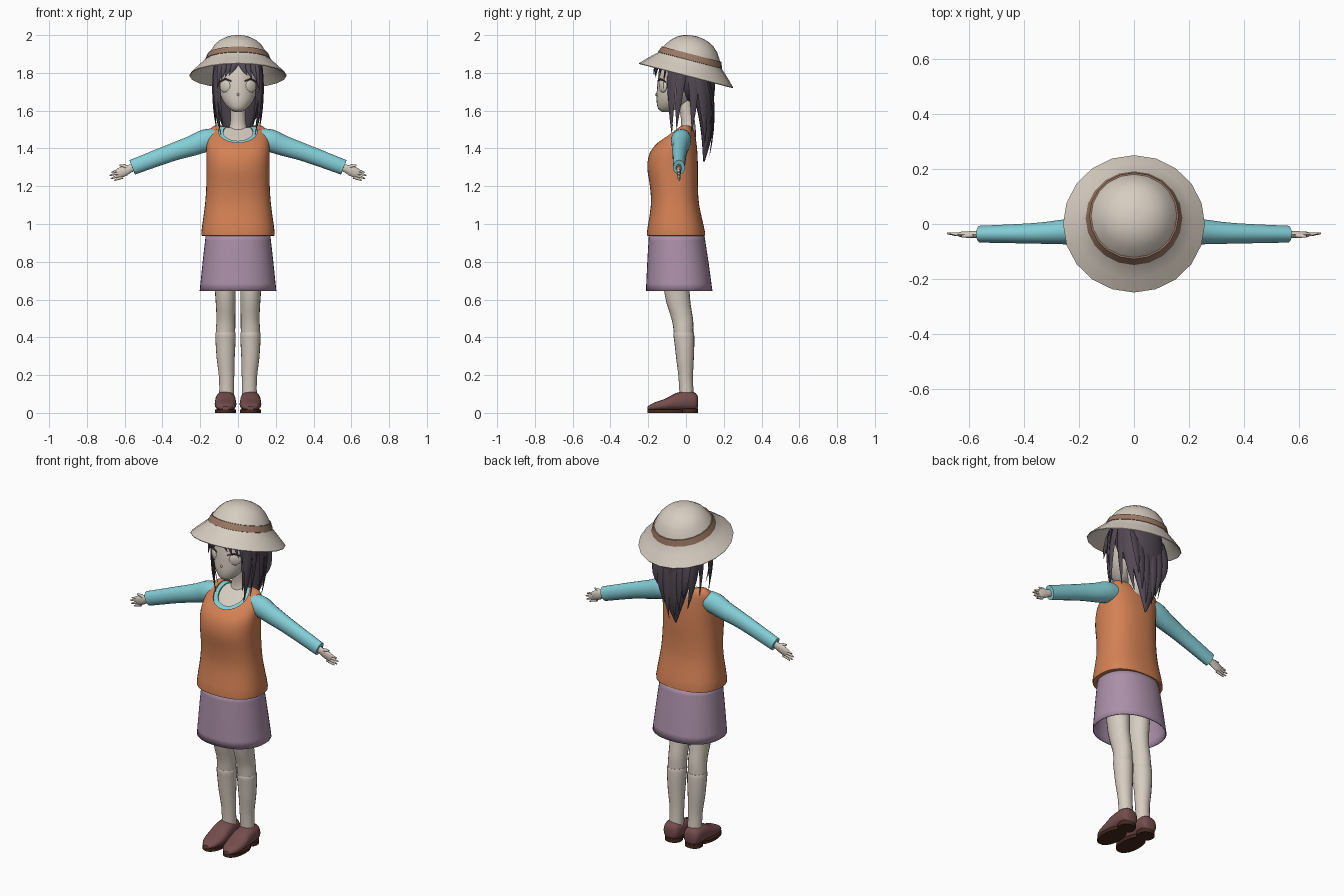
import bpy, bmesh, math
from mathutils import Vector, Matrix

if "Cube" in bpy.data.objects:
    bpy.data.objects.remove(bpy.data.objects["Cube"], do_unlink=True)


def material(name, r, g, b):
    m = bpy.data.materials.new(name)
    m.use_nodes = True
    m.diffuse_color = (r, g, b, 1)
    m.node_tree.nodes["Principled BSDF"].inputs["Base Color"].default_value = (r, g, b, 1)
    return m


CREAM = material("cream", 0.68, 0.61, 0.53)
BAND = material("band_brown", 0.32, 0.19, 0.13)
HAIR = material("dark_hair", 0.085, 0.065, 0.088)
ORANGE = material("orange_knit", 0.66, 0.22, 0.09)
CYAN = material("light_blue", 0.23, 0.62, 0.68)
PURPLE = material("dusty_purple", 0.41, 0.28, 0.4)
LEATHER = material("shoe_leather", 0.18, 0.075, 0.075)
SOLE = material("dark_sole", 0.06, 0.022, 0.012)
parts = []


def finish(bm, name, mat):
    bmesh.ops.recalc_face_normals(bm, faces=bm.faces)
    me = bpy.data.meshes.new(name)
    bm.to_mesh(me)
    bm.free()
    me.materials.append(mat)
    ob = bpy.data.objects.new(name, me)
    bpy.context.collection.objects.link(ob)
    parts.append(ob)
    return ob


def smooth_rows(rows, k=3):
    """Catmull-Rom interpolation between profile rows."""
    out = []
    for i in range(len(rows) - 1):
        a, b, c, d = (rows[max(i - 1, 0)], rows[i], rows[i + 1], rows[min(i + 2, len(rows) - 1)])
        for j in range(k):
            t = j / k
            out.append([q + 0.5 * t * (r - p + t * (2 * p - 5 * q + 4 * r - s + t * (3 * (q - r) + s - p)))
                        for p, q, r, s in zip(a, b, c, d)])
    return out + [list(rows[-1])]


def loft(name, rings, mat, n=20, power=2, caps=True):
    """Skin a list of (centre, u radius vector, v radius vector) rings."""
    bm = bmesh.new()
    loops = []
    for c, u, v in rings:
        loop = []
        for i in range(n):
            a = 2 * math.pi * i / n
            p, q = (math.copysign(abs(f) ** (2 / power), f) for f in (math.cos(a), math.sin(a)))
            loop.append(bm.verts.new(c + u * p + v * q))
        loops.append(loop)
    for a, b in zip(loops, loops[1:]):
        for i in range(n):
            j = (i + 1) % n
            bm.faces.new((a[i], a[j], b[j], b[i]))
    if caps:
        bm.faces.new(loops[0])
        bm.faces.new(loops[-1])
    return finish(bm, name, mat)


def column(name, rows, mat, n=20, power=2, caps=True, k=3):
    """Upright loft from rows of (z, x, y, x radius, y radius)."""
    rings = [(Vector((x, y, z)), Vector((max(rx, .001), 0, 0)), Vector((0, max(ry, .001), 0)))
             for z, x, y, rx, ry in smooth_rows(rows, k)]
    return loft(name, rings, mat, n, power, caps)


def tube(name, rows, mat, normal, n=12):
    """Loft along a path of (x, y, z, half width, half thickness along normal)."""
    rings = []
    pts = [Vector(r[:3]) for r in rows]
    for i, r in enumerate(rows):
        d = (pts[min(i + 1, len(pts) - 1)] - pts[max(i - 1, 0)]).normalized()
        side = d.cross(Vector(normal)).normalized()
        rings.append((pts[i], side * r[3], side.cross(d) * r[4]))
    return loft(name, rings, mat, n)


def lock(name, a, b, c, width, normal):
    """Flat tapering strand of hair along a quadratic curve."""
    rows = []
    for i in range(8):
        t = i / 7
        p = Vector(a) * (1 - t) ** 2 + Vector(b) * 2 * t * (1 - t) + Vector(c) * t * t
        f = max(1 - t ** 2.2, 0.03)
        rows.append((*p, width * f, width * f * 0.35))
    return tube(name, rows, HAIR, normal, 6)


def ball(name, centre, radii, mat, rot=(0, 0, 0)):
    bm = bmesh.new()
    bmesh.ops.create_uvsphere(bm, u_segments=24, v_segments=14, radius=1)
    m = Matrix.Translation(centre)
    for axis, angle in zip("XYZ", rot):
        m = m @ Matrix.Rotation(math.radians(angle), 4, axis)
    bmesh.ops.transform(bm, matrix=m @ Matrix.Diagonal((*radii, 1)), verts=bm.verts)
    return finish(bm, name, mat)


def cut_neck(ob, radii):
    cutter = ball("neck_cutter", (0, -.05, 1.48), radii, ob.data.materials[0], (20, 0, 0))
    mod = ob.modifiers.new("neckline", 'BOOLEAN')
    mod.operation, mod.object, mod.solver = 'DIFFERENCE', cutter, 'EXACT'
    bpy.context.view_layer.objects.active = ob
    bpy.ops.object.modifier_apply(modifier=mod.name)
    parts.remove(cutter)
    bpy.data.objects.remove(cutter, do_unlink=True)


# Tilted hat: crown, brim and band
tilt = Matrix.Rotation(math.radians(-14.5), 3, 'X')


def turned(name, profile, mat, n):
    rings = [(Vector((0, 0, 1.785)) + tilt @ Vector((0, 0, h)),
              Vector((r, 0, 0)), tilt @ Vector((0, r, 0))) for r, h in profile]
    return loft(name, rings, mat, n, caps=False)


turned("hat", [(.001, .216), (.035, .213), (.068, .204), (.1, .188), (.13, .16), (.15, .128), (.158, .115),
               (.172, .085), (.215, .045), (.258, .002), (.256, -.002), (.212, .038), (.165, .08),
               (.145, .125), (.1, .178), (.001, .205)], CREAM, 20)
turned("hat_band", [(.172, .083), (.176, .085), (.162, .118), (.156, .118)], BAND, 20)

# Head, face and neck
column("head", [(1.592, 0, -.108, .016, .016), (1.61, 0, -.097, .046, .05), (1.65, 0, -.072, .08, .084),
                (1.7, 0, -.05, .1, .105), (1.76, 0, -.03, .11, .12), (1.83, 0, -.02, .108, .115),
                (1.89, 0, 0, .08, .08)], CREAM, 24)
column("neck", [(1.42, 0, 0, .07, .05), (1.49, 0, .01, .054, .042), (1.55, 0, .01, .04, .036),
                (1.68, 0, -.01, .04, .036)], CREAM)
ball("mouth", (0, -.148, 1.64), (.015, .006, .003), BAND)
ball("nose", (0, -.155, 1.685), (.006, .008, .008), CREAM)
for s, side in ((1, "left"), (-1, "right")):
    ball(side + "_eye", (s * .068, -.122, 1.73), (.034, .012, .034), CREAM, (0, 0, s * 35))
    tube(side + "_lash", [(s * .035, -.149, 1.757, .003, .003), (s * .068, -.136, 1.768, .005, .004),
                          (s * .098, -.108, 1.752, .003, .003)], HAIR, (0, 1, 0), 6)

# Hair: cap, tapering back, fringe and side locks
ball("hair_cap", (0, .03, 1.79), (.128, .125, .145), HAIR)
column("back_hair", [(1.84, 0, .05, .12, .1), (1.75, 0, .085, .122, .07), (1.62, 0, .1, .108, .045),
                     (1.48, 0, .11, .066, .03), (1.33, 0, .095, .004, .004)], HAIR, 16)
for x, tip, w in ((-.09, 1.5, .03), (-.055, 1.42, .03), (-.02, 1.37, .03),
                  (.03, 1.36, .03), (.065, 1.44, .03), (.095, 1.53, .028)):
    lock("back_lock", (x, .11, 1.78), (x * 1.2, .17, 1.6), (x * .75, .125, tip), w, (0, 1, 0))
for x, drift, tip in ((-.095, -.015, 1.72), (-.07, -.02, 1.76), (-.04, -.03, 1.775), (-.01, -.04, 1.785),
                      (.015, .035, 1.785), (.045, .03, 1.765), (.075, .025, 1.755), (.098, .015, 1.71)):
    y = -.165 + 5.5 * x * x
    lock("fringe_lock", (x * .8, y + .05, 1.89), (x, y - .012, 1.84), (x + drift, y - .005, tip), .021, (0, 1, 0))
for s, side in ((1, "left"), (-1, "right")):
    lock(side + "_front_lock", (s * .11, -.06, 1.86), (s * .135, -.085, 1.68), (s * .09, -.075, 1.47), .026, (s, -.6, 0))
    lock(side + "_inner_lock", (s * .105, -.08, 1.86), (s * .115, -.1, 1.7), (s * .078, -.07, 1.52), .019, (s, -1, 0))
    lock(side + "_temple_lock", (s * .118, -.01, 1.86), (s * .145, -.04, 1.7), (s * .115, -.05, 1.5), .025, (s, 0, 0))
    lock(side + "_ear_lock", (s * .12, .03, 1.84), (s * .142, .05, 1.68), (s * .11, .03, 1.49), .027, (s, 0, 0))
    lock(side + "_rear_lock", (s * .115, .07, 1.82), (s * .135, .1, 1.65), (s * .08, .1, 1.43), .032, (s, .5, 0))

# Torso layers: vest over shirt over bare chest
torso = [(.938, 0, -.053, .186, .148), (.955, 0, -.053, .194, .154), (1.1, 0, -.058, .175, .128),
         (1.2, 0, -.064, .168, .127), (1.3, 0, -.071, .167, .134), (1.38, 0, -.065, .168, .125),
         (1.44, 0, -.043, .165, .097), (1.49, 0, -.015, .155, .06), (1.514, 0, -.005, .136, .037),
         (1.522, 0, -.002, .118, .02)]


def torso_layer(name, inset, start, mat):
    rows = [(z - inset * .6, x, y, rx - inset, max(ry - inset, .008)) for z, x, y, rx, ry in torso[start:]]
    return column(name, rows, mat, 40, 2.4)


vest = torso_layer("vest", 0, 0, ORANGE)
cut_neck(vest, (.105, .112, .095))
shirt = torso_layer("shirt", .009, 3, CYAN)
cut_neck(shirt, (.08, .085, .072))
torso_layer("chest", .018, 4, CREAM)

# Skirt, open underneath
skirt = column("skirt", [(.95, 0, -.05, .17, .146), (.8, 0, -.043, .187, .162), (.645, 0, -.036, .203, .176)],
               PURPLE, 40, 2.2, caps=False)
mod = skirt.modifiers.new("cloth", 'SOLIDIFY')
mod.thickness = .005

for s, side in ((1, "left"), (-1, "right")):
    # Sleeve, palm and fingers
    tube(side + "_sleeve", [(s * x, y, z, w, t) for x, y, z, w, t in smooth_rows(
        [(.1, -.022, 1.452, .052, .046), (.17, -.026, 1.442, .06, .054), (.24, -.028, 1.415, .054, .047),
         (.36, -.034, 1.375, .046, .038), (.56, -.037, 1.3, .041, .031)])], CYAN, (0, 1, 0), 18)
    hand = lambda name, rows: tube(side + name, [(s * x, y, z, w, t) for x, y, z, w, t in rows], CREAM, (0, 1, 0), 10)
    hand("_palm", [(.53, -.038, 1.308, .022, .016), (.57, -.038, 1.294, .021, .014),
                   (.6, -.038, 1.282, .028, .012), (.63, -.038, 1.268, .026, .01), (.638, -.038, 1.264, .02, .006)])
    hand("_thumb", [(.58, -.04, 1.297, .011, .01), (.605, -.043, 1.308, .009, .008), (.628, -.045, 1.311, .004, .004)])
    for i, (tx, tz) in enumerate(((.67, 1.274), (.68, 1.257), (.673, 1.24), (.655, 1.23))):
        z = 1.287 - i * .013
        hand("_finger", [(.618 - i * .003, -.038, z, .008, .008), ((.62 + tx) / 2, -.037, (z + tz) / 2, .007, .007),
                         (tx, -.034, tz, .003, .003)])

    # Leg and sock
    column(side + "_leg", [(.93, s * .078, -.05, .07, .078), (.64, s * .067, -.048, .055, .067),
                           (.5, s * .064, -.02, .05, .057), (.43, s * .066, -.013, .051, .052),
                           (.3, s * .066, -.007, .045, .045)], CREAM)
    column(side + "_sock", [(.424, s * .066, -.012, .048, .048), (.42, s * .066, -.012, .054, .055),
                            (.36, s * .066, -.008, .052, .052), (.28, s * .065, -.005, .047, .046),
                            (.18, s * .06, -.001, .04, .038), (.06, s * .06, .005, .04, .038)], CREAM)

    # Shoe upper, lofted from heel to toe, with sole and heel
    rows = smooth_rows([(.064, .035, .08, .022), (.052, .014, .104, .044), (.01, .012, .116, .052),
                        (-.05, .012, .106, .055), (-.11, .012, .075, .057), (-.17, .012, .054, .045),
                        (-.203, .016, .034, .018)])
    loft(side + "_shoe", [(Vector((s * .066, y, (lo + hi) / 2)), Vector((w, 0, 0)), Vector((0, 0, (hi - lo) / 2)))
                          for y, lo, hi, w in rows], LEATHER, 20, 2.4)
    for name, y, rx, ry, top in (("_sole", -.105, .056, .1, .018), ("_heel", .018, .048, .046, .024)):
        column(side + name, [(0, s * .066, y, rx, ry), (top, s * .066, y, rx, ry)], SOLE, 24, 2.2, k=1)

# Soft shading with crisp edges
bpy.ops.object.select_all(action='DESELECT')
for ob in parts:
    ob.select_set(True)
bpy.context.view_layer.objects.active = parts[0]
bpy.ops.object.shade_smooth_by_angle(angle=math.radians(45))
